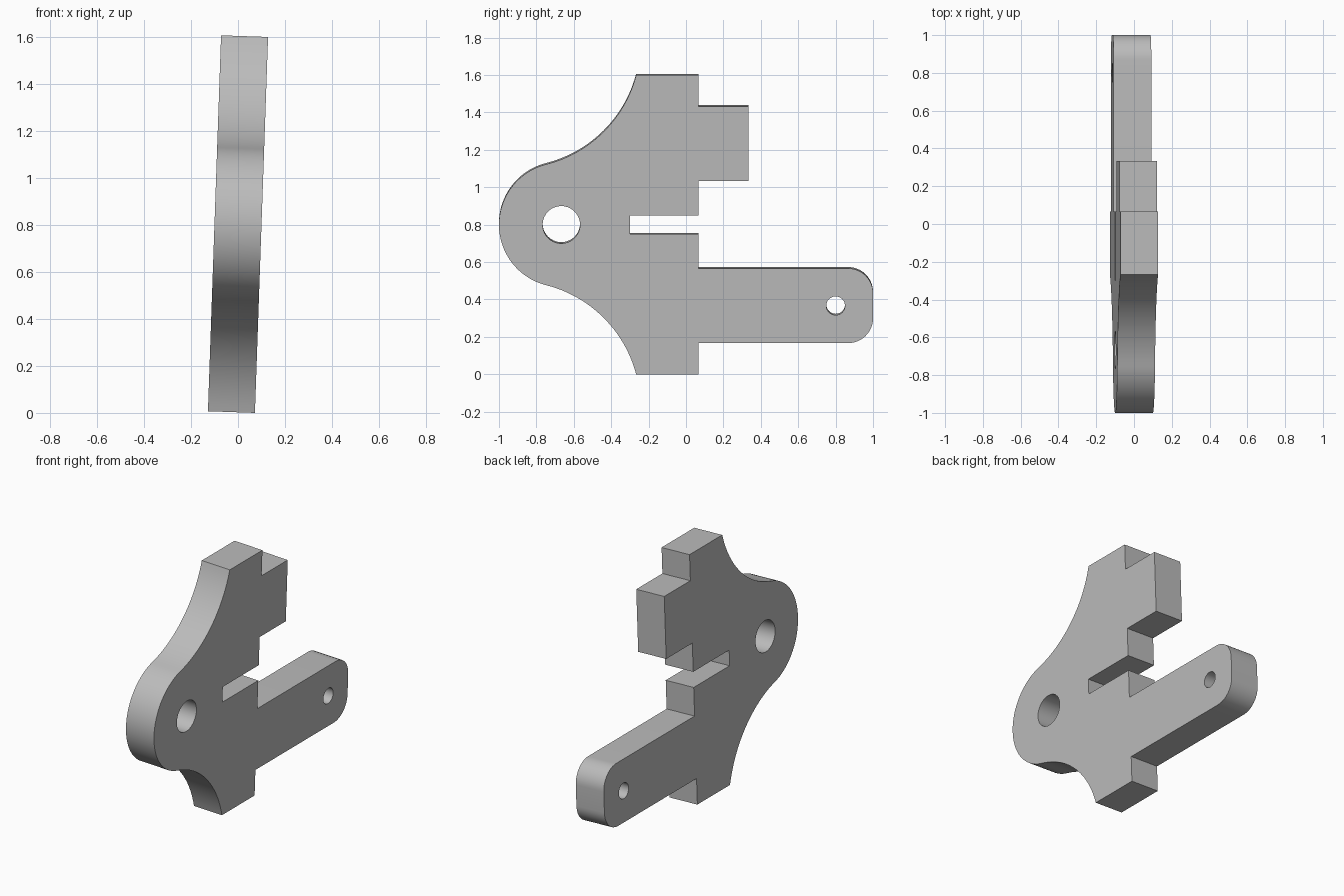
import bpy, bmesh, math
from mathutils import Matrix, Vector

cube = bpy.data.objects.get("Cube")
if cube:
    bpy.data.objects.remove(cube)

U = 1 / 15            # design unit
THICK = 3 * U
TILT = math.radians(2)


def arc(centre, radius, start, end, steps):
    """Points along an arc, angles in radians."""
    return [Vector((centre[0] + radius * math.cos(start + (end - start) * i / steps),
                    centre[1] + radius * math.sin(start + (end - start) * i / steps)))
            for i in range(steps + 1)]


def angle(v):
    return math.atan2(v.y, v.x)


# Rounded nose flowing into a concave shoulder (upper half)
nose, nose_r = Vector((-10, 0)), 5
tip, fillet_r = Vector((-4, 12)), 10
span = tip - nose
d = span.length
along = ((nose_r + fillet_r) ** 2 - fillet_r ** 2 + d * d) / (2 * d)
side = math.sqrt((nose_r + fillet_r) ** 2 - along ** 2)
u = span / d
fillet = nose + u * along + Vector((-u.y, u.x)) * side
join = angle(fillet - nose)
nose_arc = arc(nose, nose_r, math.pi, join, 24)
shoulder = arc(fillet, fillet_r, join - math.pi, angle(tip - fillet), 24)
upper = nose_arc + shoulder[1:]
lower = [Vector((p.x, -p.y)) for p in reversed(upper[1:])]

# Stepped back edge: tab, slot and arm with rounded end
back = [Vector(p) for p in ((1, 12), (1, 9.5), (5, 9.5), (5, 3.5), (1, 3.5),
                            (1, .75), (-4.5, .75), (-4.5, -.75), (1, -.75), (1, -3.5))]
back += arc((13, -5.5), 2, math.pi / 2, 0, 12)
back += arc((13, -7.5), 2, 0, -math.pi / 2, 12)
back += [Vector((1, -9.5)), Vector((1, -12))]

pivot_hole = arc(nose, 1.5, 0, math.tau, 40)[:-1]
arm_hole = arc((12, -6.5), .75, 0, math.tau, 32)[:-1]

# Fill the outline around the holes, then extrude to a plate
bm = bmesh.new()
edges = []
for loop in (upper + back + lower, pivot_hole, arm_hole):
    verts = [bm.verts.new((-THICK / 2, p.x * U, p.y * U)) for p in loop]
    edges += [bm.edges.new((v, verts[(i + 1) % len(verts)])) for i, v in enumerate(verts)]
bmesh.ops.triangle_fill(bm, edges=edges, use_beauty=True, normal=(-1, 0, 0))
out = bmesh.ops.extrude_face_region(bm, geom=bm.faces[:])
bmesh.ops.translate(bm, vec=(THICK, 0, 0),
                    verts=[g for g in out["geom"] if isinstance(g, bmesh.types.BMVert)])
bmesh.ops.recalc_face_normals(bm, faces=bm.faces)

# Lean the plate slightly and stand it on the ground
bm.transform(Matrix.Rotation(TILT, 4, 'Y'))
bmesh.ops.translate(bm, vec=(0, 0, -min(v.co.z for v in bm.verts)), verts=bm.verts)

mesh = bpy.data.meshes.new("bracket_plate")
bm.to_mesh(mesh)
bm.free()
plate = bpy.data.objects.new("bracket_plate", mesh)
bpy.context.collection.objects.link(plate)

# Plain grey finish
grey = bpy.data.materials.new("plain_grey")
grey.use_nodes = True
colour = (0.5, 0.5, 0.5, 1)
grey.diffuse_color = colour
grey.node_tree.nodes["Principled BSDF"].inputs["Base Color"].default_value = colour
mesh.materials.append(grey)

bpy.ops.object.select_all(action='DESELECT')
plate.select_set(True)
bpy.context.view_layer.objects.active = plate
bpy.ops.object.shade_smooth_by_angle(angle=math.radians(25))
